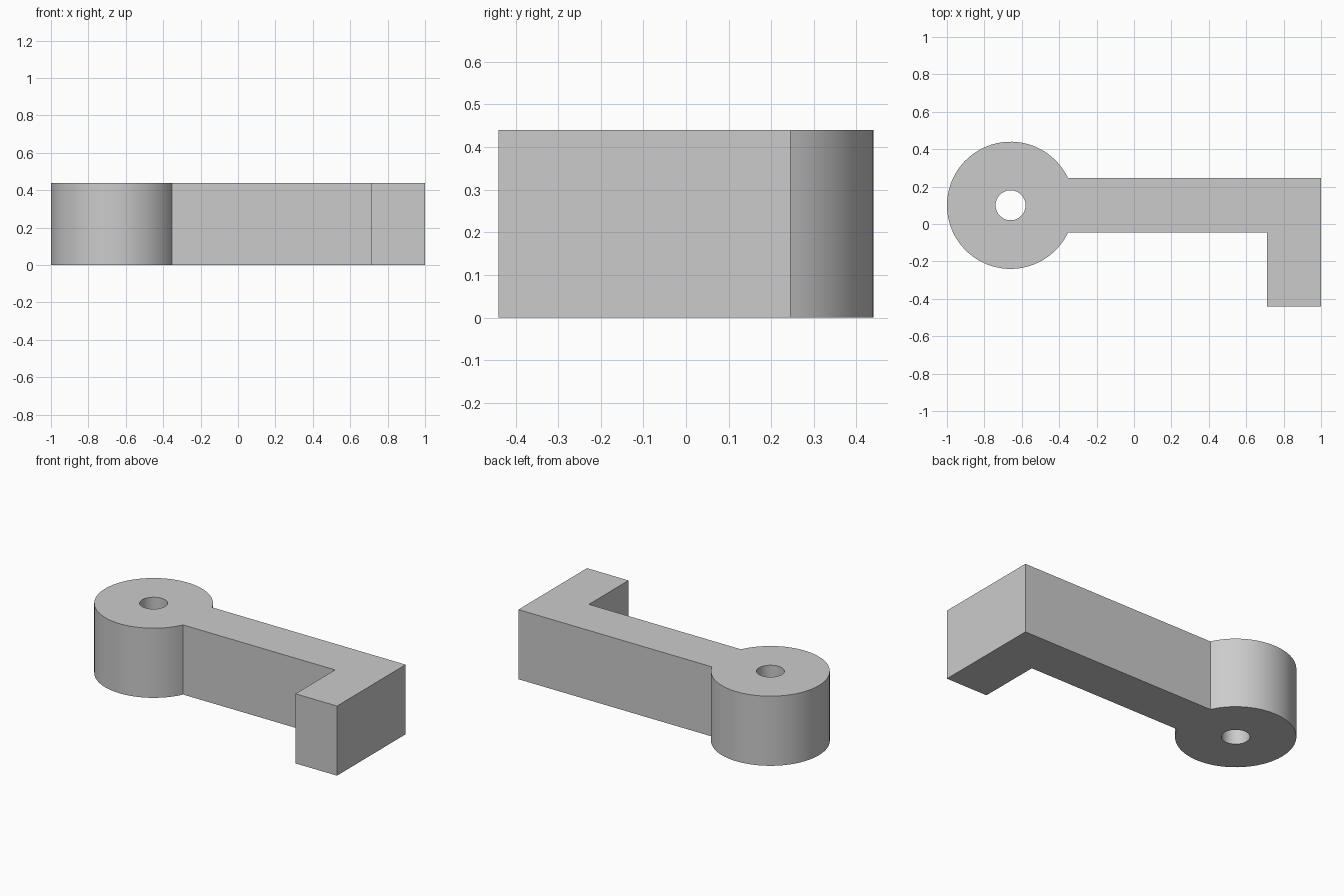
import bpy, bmesh, math

cube = bpy.data.objects.get("Cube")
if cube:
    bpy.data.objects.remove(cube, do_unlink=True)

HEIGHT = 0.44
CX, CY = -0.66, 0.10        # centre of the round boss
BOSS_R, HOLE_R = 0.34, 0.08
HALF_ARM = 0.145
FOOT_X, FOOT_Y = 0.71, -0.44


def arc(radius, start, end, steps):
    """Points from start up to and including end, around the boss centre."""
    return [(CX + radius * math.cos(start + (end - start) * i / steps),
             CY + radius * math.sin(start + (end - start) * i / steps))
            for i in range(steps + 1)]


def add_loop(bm, points):
    verts = [bm.verts.new((x, y, 0)) for x, y in points]
    return [bm.edges.new((v, verts[i - 1])) for i, v in enumerate(verts)]


# Outline: round boss, straight arm and foot at the far end
join = math.asin(HALF_ARM / BOSS_R)
outline = arc(BOSS_R, join, 2 * math.pi - join, 64)
outline += [(FOOT_X, CY - HALF_ARM), (FOOT_X, FOOT_Y), (1, FOOT_Y), (1, CY + HALF_ARM)]
hole = arc(HOLE_R, 0, 2 * math.pi, 48)[:-1]

# Fill between outline and hole, then extrude to full height
bm = bmesh.new()
edges = add_loop(bm, outline) + add_loop(bm, hole)
bmesh.ops.triangle_fill(bm, edges=edges, use_beauty=True, normal=(0, 0, 1))
top = bmesh.ops.extrude_face_region(bm, geom=bm.faces[:], use_keep_orig=True)["geom"]
bmesh.ops.translate(bm, vec=(0, 0, HEIGHT),
                    verts=[g for g in top if isinstance(g, bmesh.types.BMVert)])
bmesh.ops.recalc_face_normals(bm, faces=bm.faces[:])
mesh = bpy.data.meshes.new("lever_arm")
bm.to_mesh(mesh)
bm.free()

lever = bpy.data.objects.new("lever_arm", mesh)
bpy.context.collection.objects.link(lever)

# Plain grey
grey = bpy.data.materials.new("plain grey")
grey.use_nodes = True
colour = (0.6, 0.6, 0.6, 1)
grey.diffuse_color = colour
grey.node_tree.nodes["Principled BSDF"].inputs["Base Color"].default_value = colour
mesh.materials.append(grey)

# Smooth round walls, sharp corners
bpy.ops.object.select_all(action="DESELECT")
lever.select_set(True)
bpy.context.view_layer.objects.active = lever
bpy.ops.object.shade_smooth_by_angle(angle=math.radians(30))
